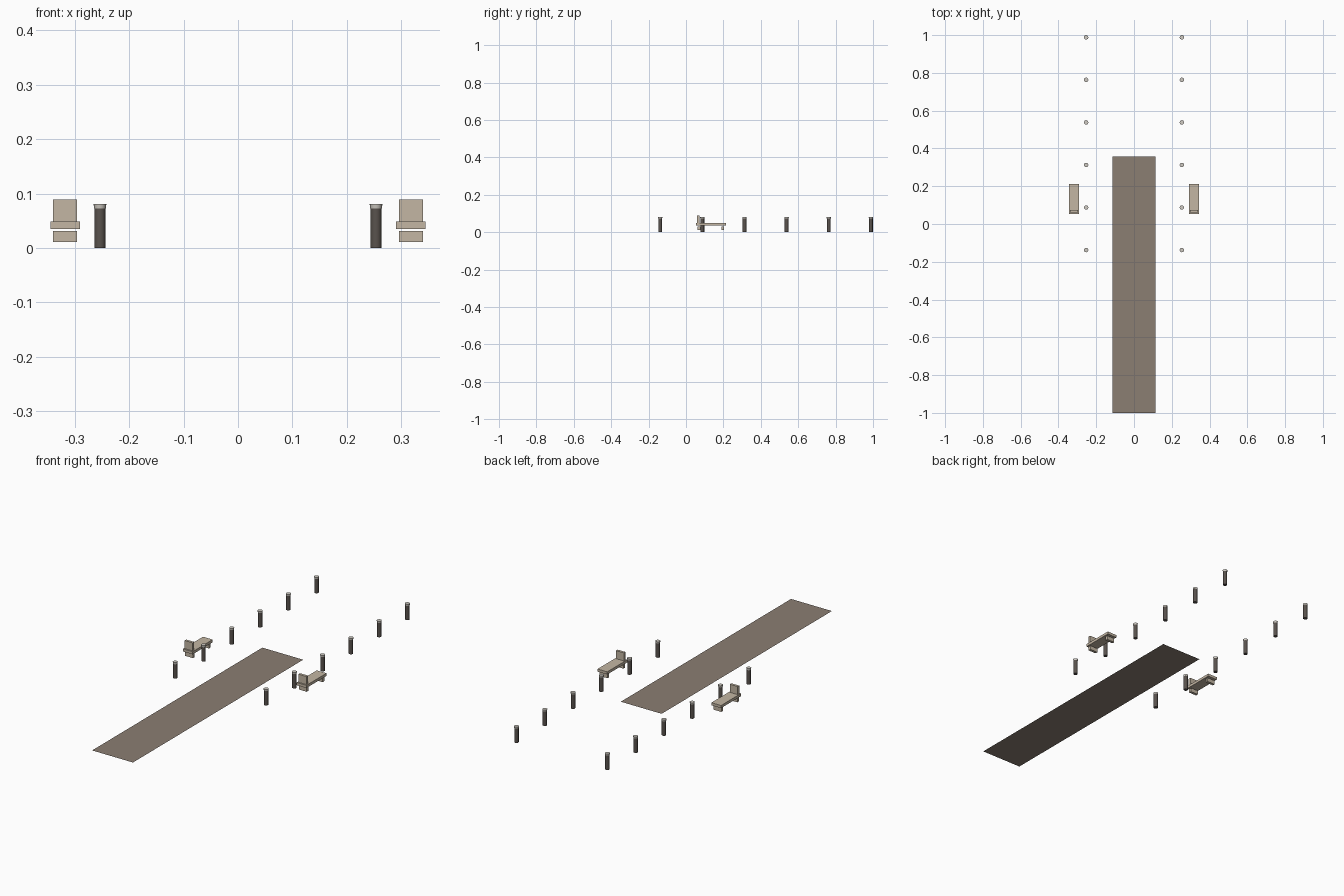
import bpy

if "Cube" in bpy.data.objects:
    bpy.data.objects.remove(bpy.data.objects["Cube"])

def material(name, rgb):
    m = bpy.data.materials.new(name)
    m.diffuse_color = (*rgb, 1)
    m.use_nodes = True
    m.node_tree.nodes["Principled BSDF"].inputs["Base Color"].default_value = m.diffuse_color
    return m

PAVING = material("paving", (0.26, 0.21, 0.17))
METAL = material("dark_metal", (0.10, 0.085, 0.075))
LAMP = material("pale_cap", (0.62, 0.59, 0.54))
STONE = material("stone", (0.55, 0.47, 0.37))

def finish(name, mat):
    ob = bpy.context.object
    ob.name = name
    ob.data.materials.append(mat)
    return ob

def box(name, x, y, z, mat):
    """Box from (min, max) ranges."""
    mid = [(a + b) / 2 for a, b in (x, y, z)]
    bpy.ops.mesh.primitive_cube_add(size=1, location=mid)
    bpy.context.object.scale = [b - a for a, b in (x, y, z)]
    bpy.ops.object.transform_apply(location=False, rotation=False, scale=True)
    return finish(name, mat)

def post(name, x, y, r1, r2, z0, z1, mat):
    bpy.ops.mesh.primitive_cone_add(vertices=16, radius1=r1, radius2=r2,
                                    depth=z1 - z0, location=(x, y, (z0 + z1) / 2))
    ob = finish(name, mat)
    bpy.ops.object.shade_smooth_by_angle()
    return ob

# Flat walkway sheet
bpy.ops.mesh.primitive_plane_add(size=1, location=(0, -0.3215, 0))
bpy.context.object.scale = (0.228, 1.357, 1)
bpy.ops.object.transform_apply(location=False, rotation=False, scale=True)
finish("walkway", PAVING)

for side, label in ((-1, "left"), (1, "right")):
    # Row of six bollards with flared caps
    for i in range(6):
        x, y = side * 0.2535, -0.138 + i * 0.2253
        post(f"bollard_{label}_{i + 1}", x, y, 0.0103, 0.0103, 0, 0.073, METAL)
        post(f"bollard_cap_{label}_{i + 1}", x, y, 0.0106, 0.0118, 0.0725, 0.081, LAMP)

    # Bench: seat slab, two feet and an upright at the front end
    cx, cy = side * 0.3175, 0.133
    wide, narrow = (cx - 0.027, cx + 0.027), (cx - 0.022, cx + 0.022)
    box(f"bench_seat_{label}", wide, (cy - 0.08, cy + 0.08), (0.035, 0.0485), STONE)
    box(f"bench_back_{label}", narrow, (cy - 0.073, cy - 0.06), (0.041, 0.089), STONE)
    for s, end in ((-1, "front"), (1, "rear")):
        y = cy + s * 0.0635
        box(f"bench_leg_{label}_{end}", narrow, (y - 0.0067, y + 0.0067), (0.011, 0.031), STONE)
